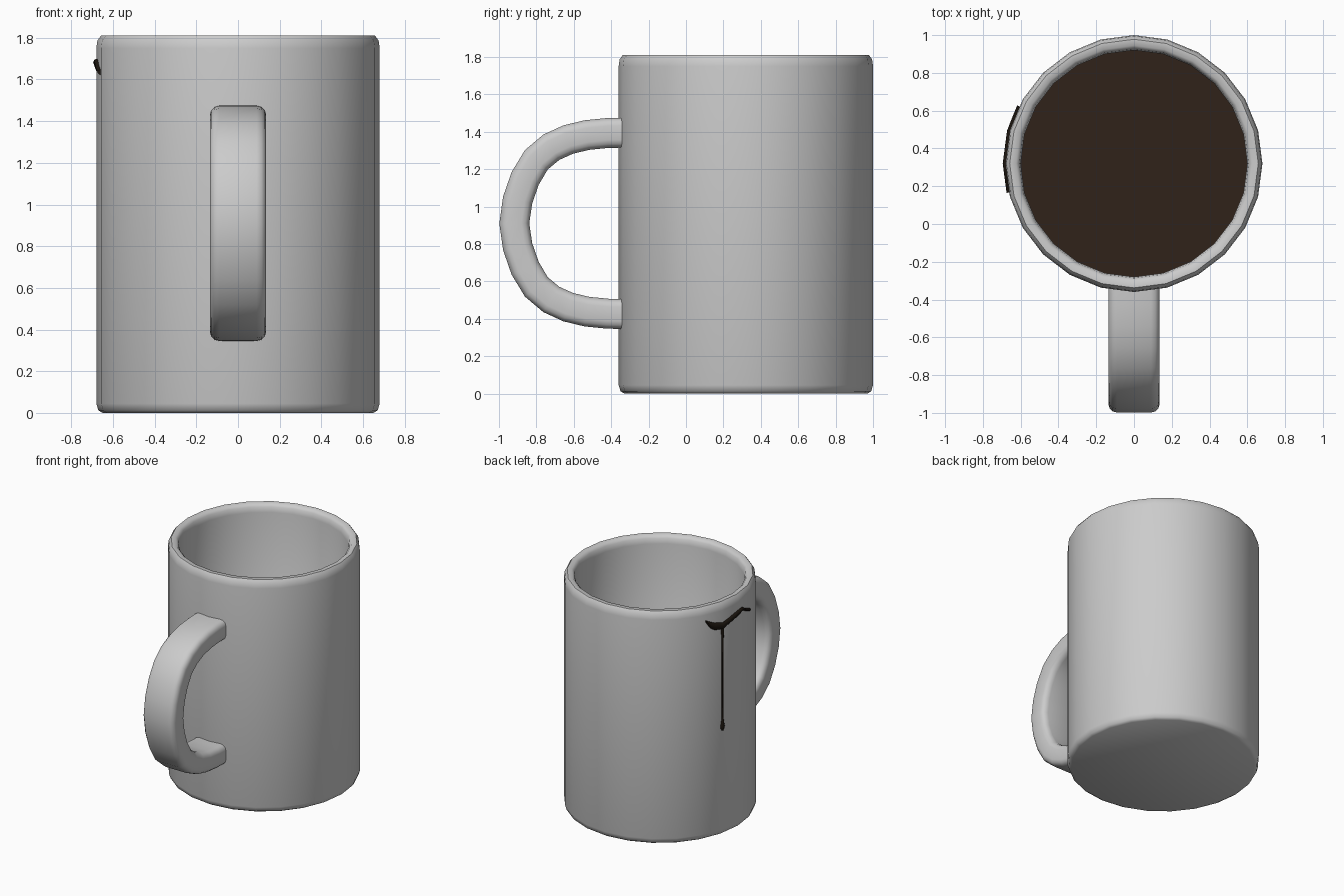
import bpy, bmesh
from math import sin, cos, pi, radians, atan2

if "Cube" in bpy.data.objects:
    bpy.data.objects.remove(bpy.data.objects["Cube"])

CY = 0.32      # mug axis in y
R = 0.68       # outer radius
SIDES = 24


def finish(name, verts, faces, color=None, angle=50):
    me = bpy.data.meshes.new(name)
    me.from_pydata(verts, [], faces)
    bm = bmesh.new()
    bm.from_mesh(me)
    bmesh.ops.recalc_face_normals(bm, faces=bm.faces)
    bm.to_mesh(me)
    bm.free()
    ob = bpy.data.objects.new(name, me)
    bpy.context.collection.objects.link(ob)
    if color:
        mat = bpy.data.materials.new(name + "_colour")
        mat.diffuse_color = color
        mat.use_nodes = True
        mat.node_tree.nodes["Principled BSDF"].inputs["Base Color"].default_value = mat.diffuse_color
        me.materials.append(mat)
    bpy.context.view_layer.objects.active = ob
    ob.select_set(True)
    bpy.ops.object.shade_smooth_by_angle(angle=radians(angle))
    ob.select_set(False)
    return ob


def loft(rings):
    """Skin equal-sized closed rings and cap both ends."""
    n = len(rings[0])
    verts = [v for r in rings for v in r]
    faces = [(i * n + j, i * n + (j + 1) % n, (i + 1) * n + (j + 1) % n, (i + 1) * n + j)
             for i in range(len(rings) - 1) for j in range(n)]
    faces += [tuple(range(n))[::-1], tuple(range((len(rings) - 1) * n, len(rings) * n))]
    return verts, faces


def circle(r, z):
    return [(r * cos(2 * pi * k / SIDES), CY + r * sin(2 * pi * k / SIDES), z) for k in range(SIDES)]


# Mug body: outer wall, rounded rim, inner wall and floor
profile = [(.65, 0), (.67, .012), (.68, .045), (.68, 1.75), (.675, 1.787), (.658, 1.81),
           (.625, 1.81), (.607, 1.79), (.60, 1.75), (.60, .11), (.57, .08)]
finish("mug_body", *loft([circle(r, z) for r, z in profile]))

# Coffee surface inside the mug
finish("coffee", circle(.603, 1.0), [tuple(range(SIDES))], (.03, .016, .01, 1))

# Handle: rounded rectangular section swept along a C-shaped path
half = [(-.32, 1.395), (-.42, 1.393), (-.53, 1.382), (-.63, 1.358), (-.72, 1.317),
        (-.80, 1.25), (-.86, 1.15), (-.90, 1.035)]
path = half + [(-.918, .91)] + [(y, 1.82 - z) for y, z in reversed(half)]
section = []
for cx, cz, start in ((.09, .038, 0), (-.09, .038, 90), (-.09, -.038, 180), (.09, -.038, 270)):
    for k in range(4):
        a = radians(start + 30 * k)
        section.append((cx + .045 * cos(a), cz + .042 * sin(a)))
rings = []
for i, (y, z) in enumerate(path):
    p, q = path[max(i - 1, 0)], path[min(i + 1, len(path) - 1)]
    t = atan2(q[1] - p[1], q[0] - p[0])
    if i in (0, len(path) - 1):
        t = pi if i == 0 else 0
    rings.append([(u, y - v * sin(t) * -1, z - v * cos(t)) for u, v in section])
finish("handle", *loft(rings))


def on_wall(deg, z, lift):
    """Point on the faceted outer wall, raised by lift."""
    step = 360 / SIDES
    off = radians(deg % step - step / 2)
    r = R * cos(radians(step / 2)) / cos(off) + lift
    return (r * cos(radians(deg)), CY + r * sin(radians(deg)), z)


DARK = (.012, .008, .005, 1)

# Coffee smear below the rim: angle, top, bottom
smear = [(153.5, 1.71, 1.69), (157, 1.69, 1.63), (160, 1.675, 1.608), (165.5, 1.66, 1.60),
         (170, 1.67, 1.618), (176, 1.69, 1.64), (180, 1.702, 1.66), (184, 1.70, 1.672),
         (188, 1.67, 1.645), (193, 1.65, 1.62)]
rings = [[on_wall(a, t, -.006), on_wall(a, t - (t - b) * .2, .01), on_wall(a, (t + b) / 2, .015),
          on_wall(a, b + (t - b) * .2, .01), on_wall(a, b, -.006)] for a, t, b in smear]
finish("coffee_smear", *loft(rings), DARK)

# Drip running down to a teardrop: height, half width
drip = [(1.63, .014), (1.5, .009), (1.2, .008), (.92, .008), (.88, .013), (.85, .019),
        (.83, .016), (.815, .006)]
rings = []
for z, w in drip:
    rings.append([on_wall(165.5 + math_a, z, lift) for math_a, lift in
                  [(w * cos(2 * pi * k / 8) / R * 180 / pi, w * .8 * sin(2 * pi * k / 8))
                   for k in range(8)]])
finish("coffee_drip", *loft(rings), DARK)
